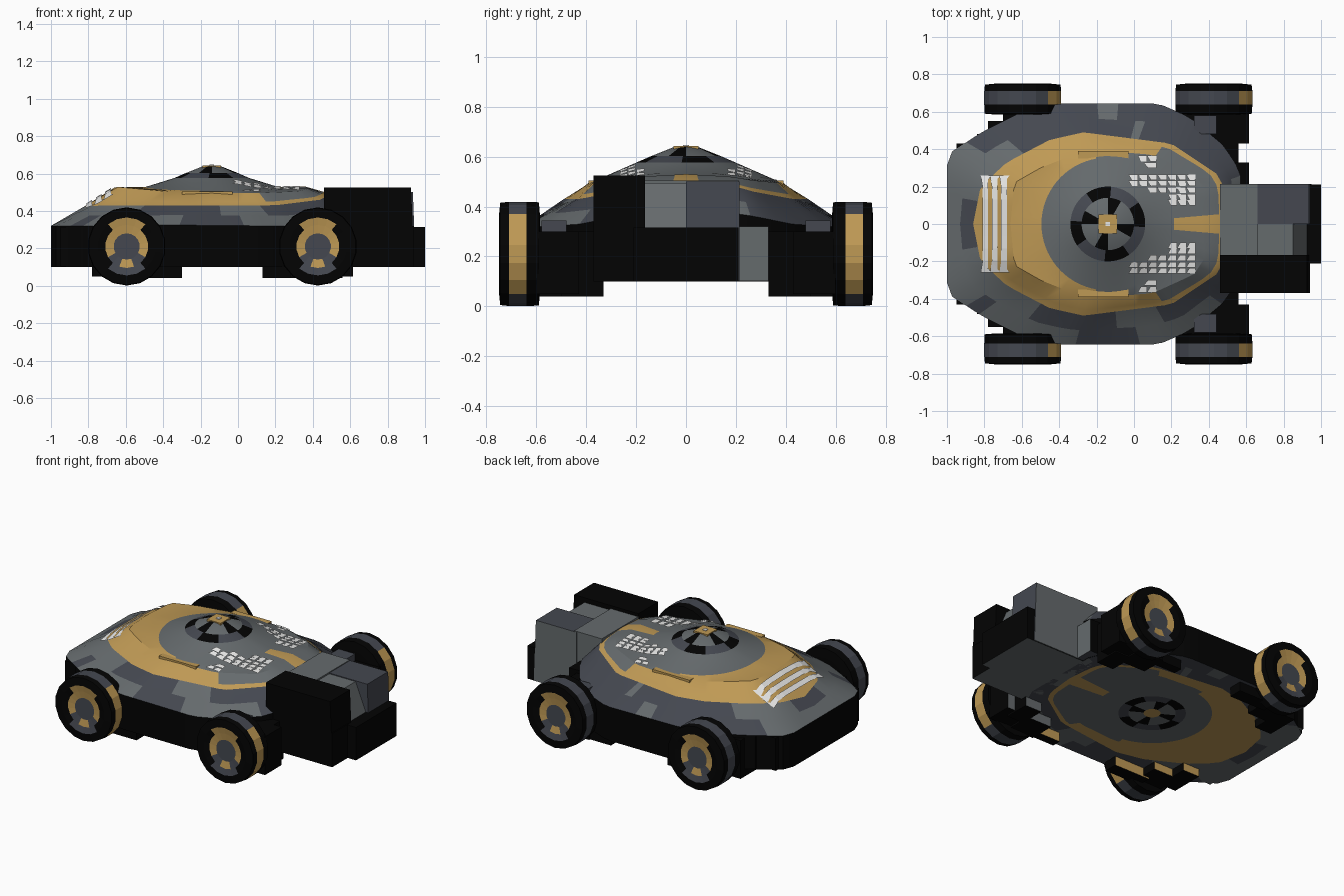
import bpy, bmesh, math
from mathutils import Vector
from mathutils.bvhtree import BVHTree

if "Cube" in bpy.data.objects:
    bpy.data.objects.remove(bpy.data.objects["Cube"])

NAMES = ["gold", "grey", "slate", "dark", "black", "white"]
COLS = [(.52, .32, .09), (.13, .145, .152), (.058, .064, .08), (.014, .016, .018),
        (.001, .001, .001), (.8, .8, .79)]
MATS = []
for n, c in zip(NAMES, COLS):
    m = bpy.data.materials.new(n)
    m.diffuse_color = (*c, 1)
    m.use_nodes = True
    m.node_tree.nodes["Principled BSDF"].inputs["Base Color"].default_value = m.diffuse_color
    MATS.append(m)
GOLD, GREY, SLATE, DARK, BLACK, WHITE = range(6)
BOTTOM, TOP, RIGHT, LEFT, NOSE, TAIL = range(6)   # box face order


def make(name, verts, faces, mats, smooth=None):
    me = bpy.data.meshes.new(name)
    me.from_pydata(verts, [], faces)
    for m in MATS:
        me.materials.append(m)
    for p, i in zip(me.polygons, mats):
        p.material_index = i
    ob = bpy.data.objects.new(name, me)
    bpy.context.collection.objects.link(ob)
    if smooth:
        bpy.ops.object.select_all(action='DESELECT')
        bpy.context.view_layer.objects.active = ob
        ob.select_set(True)
        bpy.ops.object.shade_smooth_by_angle(angle=math.radians(smooth))
    return ob


def box(name, x, y, z, mat, sides={}, slope=0):
    """Box from ranges; sides recolours single faces; slope pulls the rear top edge forward."""
    v = [(x[i] - (slope if i and k else 0), y[j], z[k])
         for k in (0, 1) for j in (0, 1) for i in (0, 1)]
    f = [(0, 2, 3, 1), (4, 5, 7, 6), (0, 1, 5, 4), (2, 6, 7, 3), (0, 4, 6, 2), (1, 3, 7, 5)]
    return make(name, v, f, [sides.get(i, mat) for i in range(6)])


# ---- hull: loops around the dome centre, half outlines mirrored in y
CX, N = -.14, 72
OUTER = [(.57, 0, .40), (.57, .28, .36), (.48, .42, .33), (.3, .57, .32), (.13, .645, .32),
         (-.4, .645, .325), (-.6, .6, .32), (-.8, .5, .32), (-1, .37, .32), (-1, 0, .32)]
RIM = [(.5, 0, .49), (.48, .2, .48), (.44, .27, .46), (.2, .43, .43), (-.27, .49, .43),
       (-.45, .45, .43), (-.68, .33, .43), (-.82, .2, .425), (-.86, 0, .40)]
DECK = [(.36, 0, .53), (.38, .18, .52), (.32, .27, .505), (.1, .37, .495), (-.14, .39, .495),
        (-.3, .38, .495), (-.5, .3, .515), (-.64, .22, .528), (-.66, 0, .525)]


def on_outline(line, th):
    s = -1 if math.sin(th) < -1e-6 else 1
    dx, dy = math.cos(th), abs(math.sin(th))
    for a, b in zip(line, line[1:]):
        ca = dx * a[1] - dy * (a[0] - CX)
        cb = dx * b[1] - dy * (b[0] - CX)
        if ca <= 1e-6 and cb >= -1e-6 or ca >= -1e-6 and cb <= 1e-6:
            t = ca / (ca - cb) if abs(ca - cb) > 1e-9 else 0
            p = Vector(a).lerp(Vector(b), t)
            if (p.x - CX) * dx + p.y * dy > 0:
                return Vector((p.x, p.y * s, p.z))
    return Vector(line[-1])


def outline(a, b=None, t=0):
    return lambda th: on_outline(a, th).lerp(on_outline(b or a, th), t)


def circle(r, z, dip=0):
    return lambda th: Vector((CX + r * math.cos(th), r * math.sin(th), z - dip * abs(math.sin(th))))


def flat(fn):
    return lambda th: Vector((*fn(th).xy, .1))


upper = [outline(OUTER), outline(OUTER, RIM, .5), outline(RIM), outline(RIM, DECK, .3),
         outline(DECK), circle(.355, .528, .02), circle(.2, .576), circle(.14, .602),
         circle(.05, .638)]
loops = [flat(f) for f in reversed(upper)] + upper


def band_colour(band, th):
    c, s = math.cos(th), math.sin(th)
    if band < 2:        # outer slopes: pale nose, slate left, mixed right
        if c < -.87:
            return SLATE if band and c < -.985 else GREY
        wave = math.sin(5 * th + 1.5 * band)
        return GREY if s < 0 and wave > (-.3 if band == 0 else .5) or wave > .93 else SLATE
    if band in (2, 3):
        return GREY if band == 3 and .996 > c > .55 else GOLD
    if band == 4:       # deck: gold toward the nose, grey behind, gold spine
        return GOLD if c < -.15 or c > .996 else GREY
    if band == 5:
        return GREY
    if band == 6:       # broken rings
        return BLACK if math.sin(4 * th + .6) > .1 else SLATE
    return (BLACK if math.sin(4 * th + 2.5) > .5 else GREY) if band == 7 else DARK


verts, faces, mats = [], [], []
TH = [2 * math.pi * i / N for i in range(N)]
for f in loops:
    verts += [f(t) for t in TH]
K = len(upper)
for r in range(len(loops) - 1):
    for i in range(N):
        j = (i + 1) % N
        faces.append((r * N + i, r * N + j, (r + 1) * N + j, (r + 1) * N + i))
        th = TH[i] + math.pi / N
        mats.append(BLACK if r == K - 1 else band_colour(r - K if r >= K else K - 2 - r, th))
faces += [tuple(reversed(range(N))), tuple(range((2 * K - 1) * N, 2 * K * N))]
mats += [GOLD, GOLD]
hull = make("hull", verts, faces, mats, 25)
tree = BVHTree.FromPolygons(verts, faces)


def plates(name, polys, mat):
    """Thin painted plates dropped onto the hull."""
    v, f = [], []
    for poly in polys:
        f.append(tuple(range(len(v), len(v) + len(poly))))
        for x, y in poly:
            z = tree.ray_cast(Vector((x, y, 2)), Vector((0, 0, -1)))[0].z
            v.append((x, y, z + .009))
    make(name, v, f, [mat] * len(f))


# ---- white nose bars and toothed rear markings
bars = []
for x in (-.795, -.745, -.695):
    for k in range(8):
        y0, y1 = -.26 + .065 * k, -.195 + .065 * k
        bars.append([(x - .015, y0), (x + .015, y0), (x + .015, y1), (x - .015, y1)])
    for s in (1, -1):
        tip = [(x - .025, .26 * s), (x + .03, .26 * s), (x - .015, .2 * s)]
        bars.append(tip if s < 0 else tip[::-1])
plates("nose_bars", bars, WHITE)
teeth = []
ROWS = [(.365, .02, .12), (.33, .05, .12), (.265, -.03, .33), (.233, -.03, .33),
        (.198, .07, .33), (.16, .18, .33), (.13, .18, .33)]
for s in (1, -1):
    for y, xa, xb in ROWS:
        n = round((xb - xa) / .05)
        w = (xb - xa) / n
        for k in range(n):
            a = xa + k * w
            p = [(a, y * s), (a + w, y * s), (a + w, (y - .031) * s), (a + w * .35, (y - .031) * s)]
            teeth.append(p if s < 0 else p[::-1])
plates("deck_markings", teeth, WHITE)

# ---- small raised parts
box("dome_cap", (-.19, -.09), (-.05, .05), (.62, .643), GOLD)
box("dome_cap_centre", (-.152, -.128), (-.012, .012), (.64, .647), WHITE)
# wheel housings stepped along the hull outline: (x range, inner y, outer y, bottom z)
HOUSINGS = [(-.78, -.66, .33, .55, .05), (-.7, -.52, .43, .6, .05), (-.56, -.3, .53, .62, .04),
            (.13, .32, .53, .59, .04), (.28, .46, .43, .6, .04), (.44, .56, .33, .5, .04),
            (.44, .615, .43, .6, .05)]
for s, side in ((1, "left"), (-1, "right")):
    def yr(a, b):
        return tuple(sorted((a * s, b * s)))
    inner = RIGHT if s > 0 else LEFT
    box("side_rail_" + side, (-.3, -.03), yr(.35, .39), (.48, .505), GOLD)
    for i, (xa, xb, ya, yb, z) in enumerate(HOUSINGS):
        box(f"housing_{i}_{side}", (xa, xb), yr(ya, yb), (z, .3), BLACK,
            {inner: GOLD if i < 4 else GREY})
    box("nose_step_a_" + side, (-.95, -.7), yr(.2, .43), (.102, .315), BLACK, {BOTTOM: GREY})
    box("nose_step_b_" + side, (-.84, -.6), yr(.3, .48), (.102, .315), BLACK, {BOTTOM: GREY})
    box("rear_step_" + side, (.4, .615), yr(.2, .33), (.102, .32), BLACK,
        {TAIL: GREY if s > 0 else BLACK, BOTTOM: SLATE})
    box("rear_fender_patch_" + side, (.32, .44), yr(.48, .58), (.3, .345), SLATE)

# ---- rear machinery boxes
box("rear_sill", (.5, 1.0), (-.21, .21), (.1, .315), BLACK, {BOTTOM: GREY})
box("rear_sill_side", (.5, .94), (-.37, -.2), (.1, .32), BLACK, {BOTTOM: GREY})
box("rear_tall_box", (.46, .935), (-.37, -.165), (.3, .525), BLACK, slope=.01)
box("rear_left_box", (.64, .95), (0, .215), (.102, .5), SLATE, {LEFT: GREY, BOTTOM: GREY}, .015)
box("rear_middle_box", (.64, .93), (-.17, 0), (.3, .495), GREY, slope=.08)
box("rear_neck", (.46, .66), (-.17, .213), (.102, .505), GREY)

# ---- wheels: turned profile (radius, y)
PROF = [(.02, .735), (.07, .735), (.115, .742), (.155, .75), (.205, .745), (.209, .71),
        (.209, .64), (.207, .59), (.15, .585), (.02, .585)]
M = 18


def wheel_colour(k, a):
    s = math.sin(a)
    if k == 0:
        return SLATE
    if k == 1:
        return GOLD if s > -.5 or s < -.95 else SLATE
    if k == 2:
        return GOLD if s > .7 else SLATE if s < -.8 else BLACK
    if k == 5:
        return GOLD if math.cos(a) > .7 else SLATE
    return BLACK


def wheel(name, cx, s):
    ang = [2 * math.pi * (i + .5) / M for i in range(M)]
    v = [(cx + r * math.cos(a), y * s, .21 + r * math.sin(a)) for r, y in PROF for a in ang]
    f, m = [], []
    for k in range(len(PROF) - 1):
        for i in range(M):
            j = (i + 1) % M
            f.append((k * M + i, k * M + j, (k + 1) * M + j, (k + 1) * M + i))
            m.append(wheel_colour(k, ang[i] + math.pi / M))
    f += [tuple(range(M)), tuple(range(len(v) - M, len(v)))]
    ob = make(name, v, f, m + [SLATE, BLACK])
    bm = bmesh.new()
    bm.from_mesh(ob.data)
    bmesh.ops.recalc_face_normals(bm, faces=bm.faces)
    bm.to_mesh(ob.data)
    bm.free()


for cx, end in ((-.595, "front"), (.427, "rear")):
    for s, side in ((1, "left"), (-1, "right")):
        wheel(f"{end}_wheel_{side}", cx, s)
